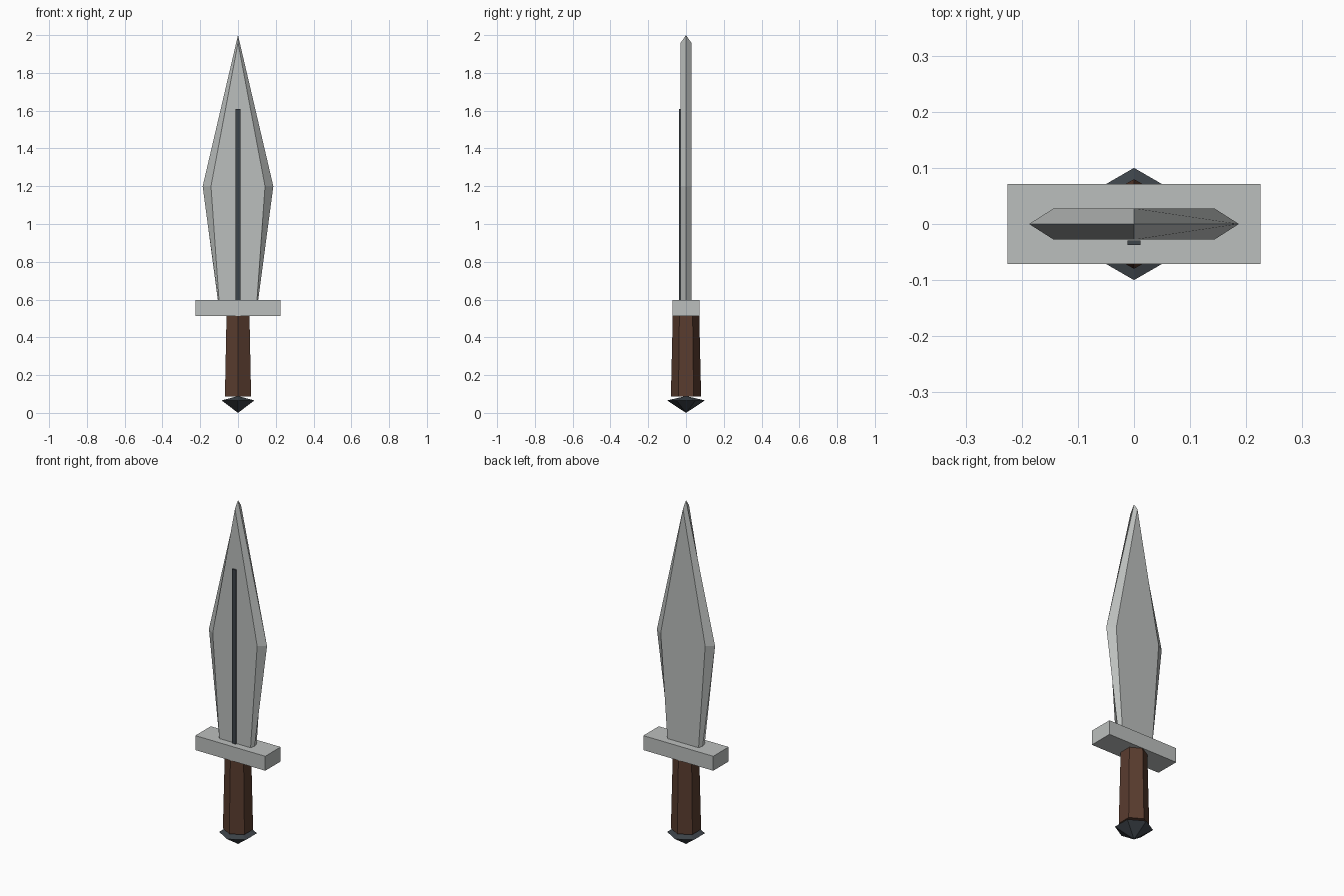
import bpy, bmesh, math

if "Cube" in bpy.data.objects:
    bpy.data.objects.remove(bpy.data.objects["Cube"])


def material(name, rgb):
    m = bpy.data.materials.new(name)
    m.diffuse_color = (*rgb, 1.0)
    m.use_nodes = True
    m.node_tree.nodes["Principled BSDF"].inputs["Base Color"].default_value = m.diffuse_color
    return m


steel = material("pale_steel", (0.50, 0.52, 0.51))
leather = material("brown_grip", (0.10, 0.045, 0.028))
dark = material("dark_iron", (0.048, 0.058, 0.068))


def finish(name, bm, mat):
    bmesh.ops.recalc_face_normals(bm, faces=bm.faces[:])
    mesh = bpy.data.meshes.new(name)
    bm.to_mesh(mesh)
    bm.free()
    mesh.materials.append(mat)
    ob = bpy.data.objects.new(name, mesh)
    bpy.context.collection.objects.link(ob)
    return ob


def box(name, lo, hi, mat):
    bm = bmesh.new()
    bmesh.ops.create_cube(bm, size=1)
    for v in bm.verts:
        v.co = [(a + b) / 2 + c * (b - a) for a, b, c in zip(lo, hi, v.co)]
    return finish(name, bm, mat)


def hex_stack(name, levels, mat):
    """Six-sided solid with corners on +-y; radius 0 gives a point."""
    bm = bmesh.new()
    rings = []
    for r, z in levels:
        if r == 0:
            rings.append([bm.verts.new((0, 0, z))] * 6)
        else:
            rings.append([bm.verts.new((r * math.sin(i * math.pi / 3),
                                        r * math.cos(i * math.pi / 3), z)) for i in range(6)])
    for a, b in zip(rings, rings[1:]):
        for i in range(6):
            j = (i + 1) % 6
            bm.faces.new(list(dict.fromkeys((a[i], a[j], b[j], b[i]))))
    for ring in (rings[0], rings[-1]):
        if ring[0] is not ring[1]:
            bm.faces.new(ring)
    return finish(name, bm, mat)


# Blade: flat faces front and back, bevelled to a central cutting edge
T = 0.028
flat = [(-0.10, 0.59), (-0.143, 1.20), (0, 1.96), (0.143, 1.20), (0.10, 0.59)]
edge = [(-0.106, 0.59), (-0.187, 1.20), (0, 2.00), (0.187, 1.20), (0.106, 0.59)]
bm = bmesh.new()
front, rim, back = ([bm.verts.new((x, y, z)) for x, z in pts]
                    for pts, y in ((flat, -T), (edge, 0), (flat, T)))
bm.faces.new(front)
bm.faces.new(back)
for side in (front, back):
    for i in range(4):
        bm.faces.new((side[i], side[i + 1], rim[i + 1], rim[i]))
bm.faces.new((front[0], rim[0], back[0], back[4], rim[4], front[4]))
finish("blade", bm, steel)

# Dark strip on the front of the blade
box("blade_strip", (-0.012, -0.0375, 0.59), (0.012, -0.0295, 1.61), dark)

# Crossguard
box("crossguard", (-0.225, -0.071, 0.513), (0.225, 0.071, 0.597), steel)

# Grip and pommel
hex_stack("grip", [(0.08, 0.088), (0.07, 0.52)], leather)
hex_stack("pommel", [(0, 0.0), (0.10, 0.066), (0, 0.089)], dark)
